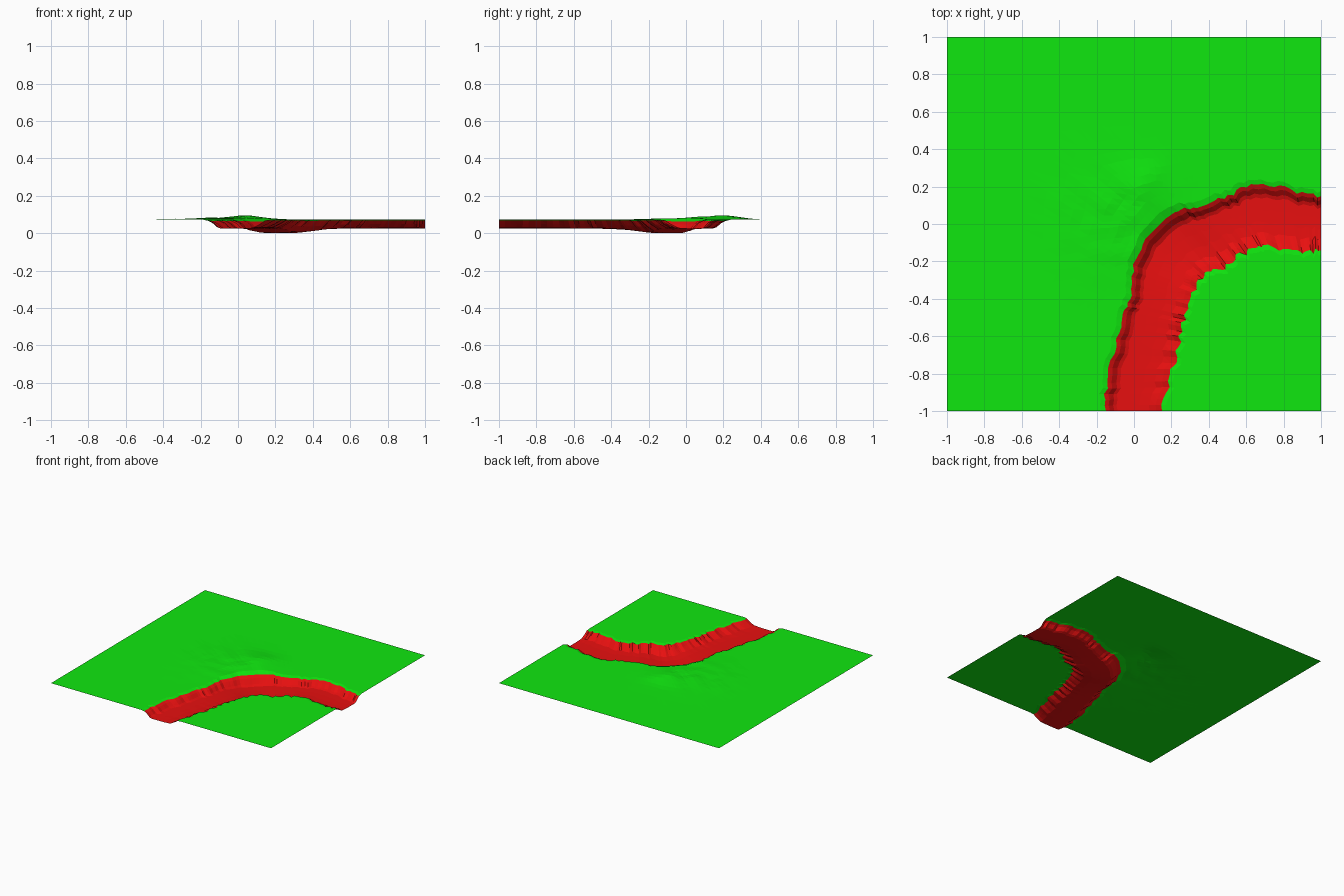
import bpy, bmesh, math, random
from mathutils import Vector, noise

random.seed(4)
if "Cube" in bpy.data.objects:
    bpy.data.objects.remove(bpy.data.objects["Cube"])


def make_material(name, colour):
    mat = bpy.data.materials.new(name)
    mat.use_nodes = True
    mat.diffuse_color = colour
    mat.node_tree.nodes["Principled BSDF"].inputs["Base Color"].default_value = colour
    return mat


GRASS = make_material("grass green", (0.005, 0.8, 0.005, 1))
BED = make_material("bed red", (0.8, 0.005, 0.005, 1))

GROUND = 0.072
STEPS = 5          # stations between neighbouring bank points

# Outer and inner banks, from the front edge round to the left edge
outer_bank = [(-.15, -1), (-.15, -.85), (-.1, -.65), (-.06, -.48), (-.02, -.38),
              (0, -.22), (.06, -.08), (.17, .03), (.25, .08), (.36, .09),
              (.48, .14), (.6, .2), (.75, .21), (.9, .16), (1, .15)]
inner_bank = [(.15, -1), (.19, -.84), (.23, -.68), (.26, -.55), (.28, -.45),
              (.33, -.35), (.35, -.3), (.41, -.25), (.48, -.23), (.55, -.17),
              (.66, -.13), (.72, -.12), (.85, -.14), (.93, -.15), (1, -.14)]
last = len(outer_bank) - 1
middle = last / 2

# Channel section: (fraction across, depth as a share of the full depth)
section = [(0, .12), (.07, .35), (.15, .85), (.21, 1), (.4, 1), (.6, .98),
           (.78, .9), (.9, .5), (1, .08)]
# Spacing of the ground rows, from the bank outwards
outer_rows = [1, .75, .58, .48, .4, .34, .29, .24, .2, .16, .125, .09, .06, .03]
inner_rows = [.03, .1, .4, 1]


def sample(points, t):
    i = min(int(t), last - 1)
    return Vector(points[i]).lerp(Vector(points[i + 1]), t - i)


def hill(p, x, y, radius):
    return math.exp(-((p.x - x) ** 2 + (p.y - y) ** 2) / (2 * radius ** 2))


def ground_height(p):
    # Low rough mound outside the bend
    broad = hill(p, -.1, .05, .19)
    rough = noise.noise(Vector((p.x * 9, p.y * 9, 3)))
    return GROUND + .017 * hill(p, .05, .2, .09) + broad * (.009 + .009 * rough)


def rim(t):
    # Outer end of a ground row on the border of the square
    if t <= middle:
        return Vector((-1, -1 + 2 * t / middle))
    return Vector((-1 + 2 * (t - middle) / middle, 1))


def station(t, rough):
    a, b = sample(outer_bank, t), sample(inner_bank, t)
    across = (b - a).normalized()
    bend = math.exp(-((t - middle + .3) / 1.8) ** 2)
    if rough:
        a += across * random.uniform(-.013, .013) * (1 - bend)
        b += across * random.uniform(-.016, .016)
    depth = .047 + .025 * bend
    row = []
    for f in outer_rows:
        p = a.lerp(rim(t), f)
        row.append((p.x, p.y, ground_height(p)))
    for f, d in section:
        p = a.lerp(b, f)
        row.append((p.x, p.y, GROUND - depth * d))
    for f in inner_rows:
        p = b.lerp(Vector((1, -1)), f)
        row.append((p.x, p.y, GROUND))
    return row


# Loft all stations into one sheet, colouring the channel columns as the bed
bm = bmesh.new()
rows = []
for n in range(last * STEPS + 1):
    inside = 0 < n < last * STEPS
    rows.append([bm.verts.new(c) for c in station(n / STEPS, inside)])
first = len(outer_rows)
for r, s in zip(rows, rows[1:]):
    for k in range(len(r) - 1):
        face = bm.faces.new((r[k], r[k + 1], s[k + 1], s[k]))
        face.material_index = int(first <= k < first + len(section) - 1)
bmesh.ops.remove_doubles(bm, verts=bm.verts, dist=.0001)
bmesh.ops.triangulate(bm, faces=bm.faces)
bm.normal_update()
if sum(f.normal.z for f in bm.faces) < 0:
    bmesh.ops.reverse_faces(bm, faces=bm.faces)

# Rest the deepest point of the bed on the floor
low = min(v.co.z for v in bm.verts)
bmesh.ops.translate(bm, verts=bm.verts, vec=(0, 0, -low))

mesh = bpy.data.meshes.new("ground_with_channel")
bm.to_mesh(mesh)
bm.free()
mesh.materials.append(GRASS)
mesh.materials.append(BED)
bpy.context.collection.objects.link(bpy.data.objects.new("ground_with_channel", mesh))
